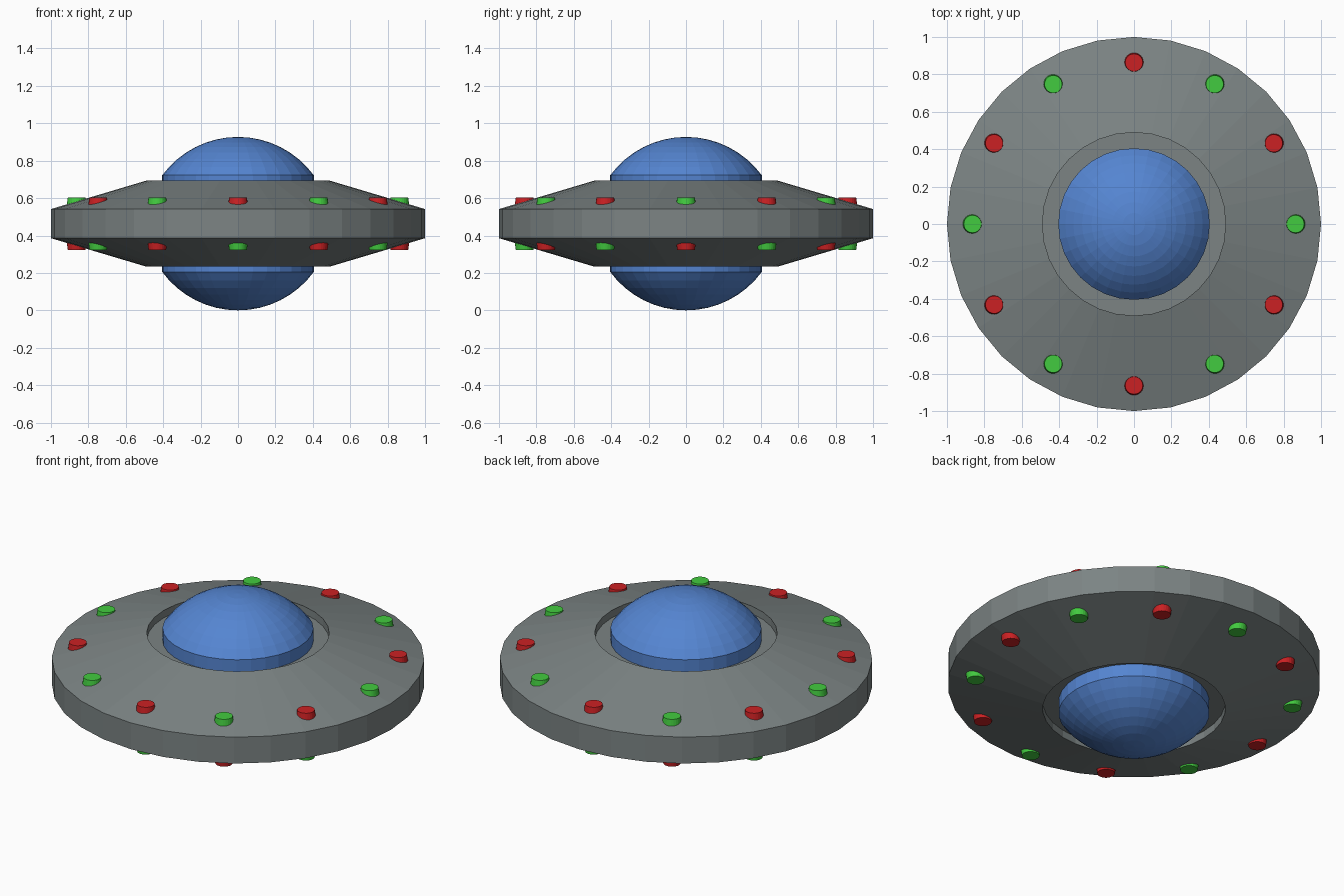
import bpy, bmesh, math

if "Cube" in bpy.data.objects:
    bpy.data.objects.remove(bpy.data.objects["Cube"])

MID = 0.4635   # height of the plane of symmetry


def material(name, rgb):
    m = bpy.data.materials.new(name)
    m.diffuse_color = (*rgb, 1.0)
    m.use_nodes = True
    m.node_tree.nodes["Principled BSDF"].inputs["Base Color"].default_value = m.diffuse_color
    return m


GREY = material("hull grey", (0.20, 0.23, 0.23))
BLUE = material("dome blue", (0.09, 0.235, 0.64))
RED = material("lamp red", (0.60, 0.015, 0.017))
GREEN = material("lamp green", (0.055, 0.60, 0.05))


def lathe(name, profile, sides, mat, centre=(0, 0, 0)):
    """Revolve (radius, z) points around z; radius 0 makes a pole."""
    bm = bmesh.new()
    rings = []
    for r, z in profile:
        if r == 0:
            rings.append([bm.verts.new((0, 0, z))] * sides)
        else:
            rings.append([bm.verts.new((r * math.cos(2 * math.pi * i / sides),
                                        r * math.sin(2 * math.pi * i / sides), z))
                          for i in range(sides)])
    for a, b in zip(rings, rings[1:]):
        for i in range(sides):
            j = (i + 1) % sides
            bm.faces.new(list(dict.fromkeys((a[i], a[j], b[j], b[i]))))
    bmesh.ops.recalc_face_normals(bm, faces=bm.faces)
    mesh = bpy.data.meshes.new(name)
    bm.to_mesh(mesh)
    bm.free()
    mesh.materials.append(mat)
    ob = bpy.data.objects.new(name, mesh)
    ob.location = centre
    bpy.context.collection.objects.link(ob)
    return ob


# Saucer hull with a shallow recess above and below
upper = [(0, 0.186), (0.49, 0.186), (0.49, 0.230), (1.0, 0.078)]
lathe("hull", upper + [(r, -z) for r, z in reversed(upper)], 32, GREY, (0, 0, MID))

# Domes: short collar and a spherical cap
R, BASE, TOP = 0.503, 0.405, MID
span = math.asin(BASE / R)
cap = [(R * math.sin(span * k / 8), TOP - R + R * math.cos(span * k / 8))
       for k in range(8, 0, -1)] + [(0, TOP)]
for label, s in (("upper_dome", 1), ("lower_dome", -1)):
    prof = [(0, 0.17), (BASE, 0.17)] + cap
    lathe(label, [(r, s * z) for r, z in prof], 32, BLUE, (0, 0, MID))

# Tapered lamps around the rim, colours swapped underneath
for label, s in (("upper", 1), ("lower", -1)):
    for i in range(12):
        a = math.radians(30 * i)
        mat = GREEN if (i % 2 == 0) == (s == 1) else RED
        prof = [(0, 0.06), (0.054, 0.09), (0.047, 0.14), (0, 0.14)]
        lathe(f"{label}_lamp_{i + 1}", [(r, s * z) for r, z in prof], 24, mat,
              (0.863 * math.cos(a), 0.863 * math.sin(a), MID))
